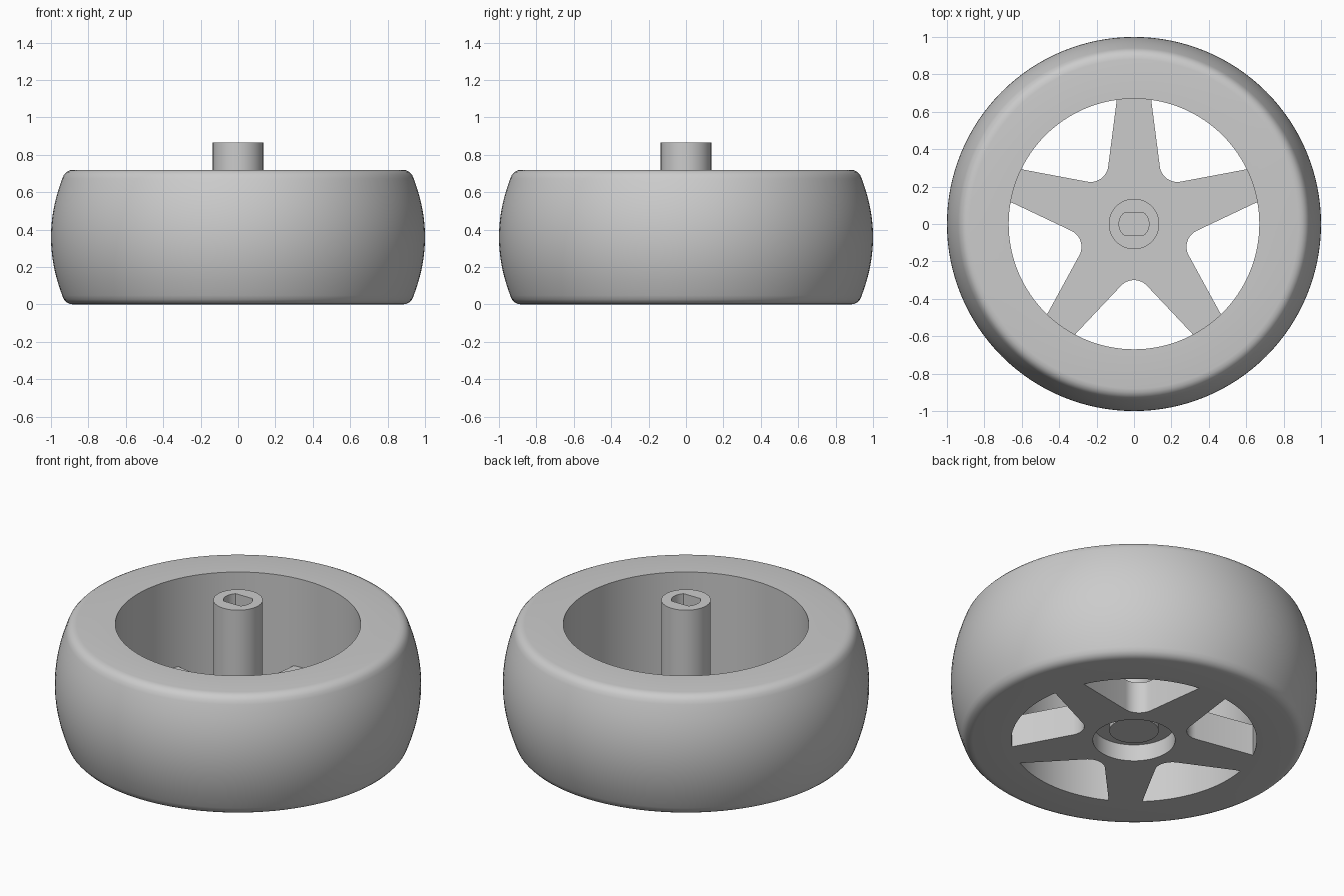
import bpy, bmesh
from math import sin, cos, pi, radians

cube = bpy.data.objects.get("Cube")
if cube:
    bpy.data.objects.remove(cube, do_unlink=True)

grey = bpy.data.materials.new("light grey")
grey.use_nodes = True
grey.diffuse_color = (0.6, 0.6, 0.6, 1)
grey.node_tree.nodes["Principled BSDF"].inputs["Base Color"].default_value = (0.6, 0.6, 0.6, 1)


def make_object(name, bm):
    bmesh.ops.recalc_face_normals(bm, faces=bm.faces)
    mesh = bpy.data.meshes.new(name)
    bm.to_mesh(mesh)
    bm.free()
    mesh.materials.append(grey)
    obj = bpy.data.objects.new(name, mesh)
    bpy.context.collection.objects.link(obj)
    return obj


def lathe(name, profile, steps=128):
    """Revolve a closed (radius, height) profile around z."""
    bm = bmesh.new()
    verts = [bm.verts.new((r, 0, z)) for r, z in profile]
    edges = [bm.edges.new((verts[i - 1], verts[i])) for i in range(len(verts))]
    bmesh.ops.spin(bm, geom=verts + edges, cent=(0, 0, 0), axis=(0, 0, 1),
                   angle=2 * pi, steps=steps, use_merge=True)
    bmesh.ops.remove_doubles(bm, verts=bm.verts, dist=1e-5)
    return make_object(name, bm)


def prism(name, outline, bottom, top):
    """Extrude a flat outline between two heights."""
    bm = bmesh.new()
    face = bm.faces.new([bm.verts.new((x, y, bottom)) for x, y in outline])
    new = bmesh.ops.extrude_face_region(bm, geom=[face])["geom"]
    bmesh.ops.translate(bm, vec=(0, 0, top - bottom),
                        verts=[v for v in new if isinstance(v, bmesh.types.BMVert)])
    return make_object(name, bm)


def circle(radius, count):
    return [(radius * cos(2 * pi * i / count), radius * sin(2 * pi * i / count))
            for i in range(count)]


def cut(target, cutter):
    mod = target.modifiers.new("cut", 'BOOLEAN')
    mod.operation = 'DIFFERENCE'
    mod.solver = 'EXACT'
    mod.object = cutter
    bpy.context.view_layer.objects.active = target
    bpy.ops.object.modifier_apply(modifier=mod.name)
    bpy.data.objects.remove(cutter, do_unlink=True)


# Tyre with bulged tread, mirrored about its middle height
MID, BORE = 0.36, 0.67
corner = [(0.88, 0.36), (0.9, 0.357), (0.917, 0.348), (0.931, 0.333), (0.94, 0.312)]
tread = [(1 - (0.03 * i) ** 2 / 1.6, 0.03 * i) for i in range(9, 0, -1)]
half = corner + tread
profile = [(BORE, 2 * MID)] + [(r, MID + h) for r, h in half] + [(1.0, MID)]
profile += [(r, MID - h) for r, h in reversed(half)] + [(BORE, 0)]
tyre = lathe("tyre", profile)

# Five-spoke plate: rounded notches between tapering spokes
FILLET, APEX, SLOPE = 0.095, 0.30, radians(43.3)
notch = [(0.585, -0.31)]
for i in range(13):
    a = (pi / 2 - SLOPE) * (i / 6 - 1)
    notch.append((APEX + FILLET - FILLET * cos(a), FILLET * sin(a)))
notch.append((0.585, 0.31))
outline = []
for k in range(5):
    c = radians(270 + 72 * k)
    outline += [(u * cos(c) - v * sin(c), u * sin(c) + v * cos(c)) for u, v in notch]
    # curved spoke tip, tucked just into the tyre bore
    for deg in (28, 32, 36, 40, 44):
        t = c + radians(deg)
        outline.append((0.673 * cos(t), 0.673 * sin(t)))
spokes = prism("spokes", outline, 0, 0.19)
cut(spokes, prism("recess_cutter", circle(0.225, 64), -0.1, 0.1))

# Axle post with a blind double-flat socket
post = prism("axle_post", circle(0.135, 64), 0.06, 0.865)
socket = [(x, max(-0.058, min(0.058, y))) for x, y in circle(0.08, 64)]
cut(post, prism("socket_cutter", socket, 0.4, 1.0))

for obj in (tyre, spokes, post):
    bpy.ops.object.select_all(action='DESELECT')
    obj.select_set(True)
    bpy.context.view_layer.objects.active = obj
    bpy.ops.object.shade_smooth_by_angle(angle=radians(30))
